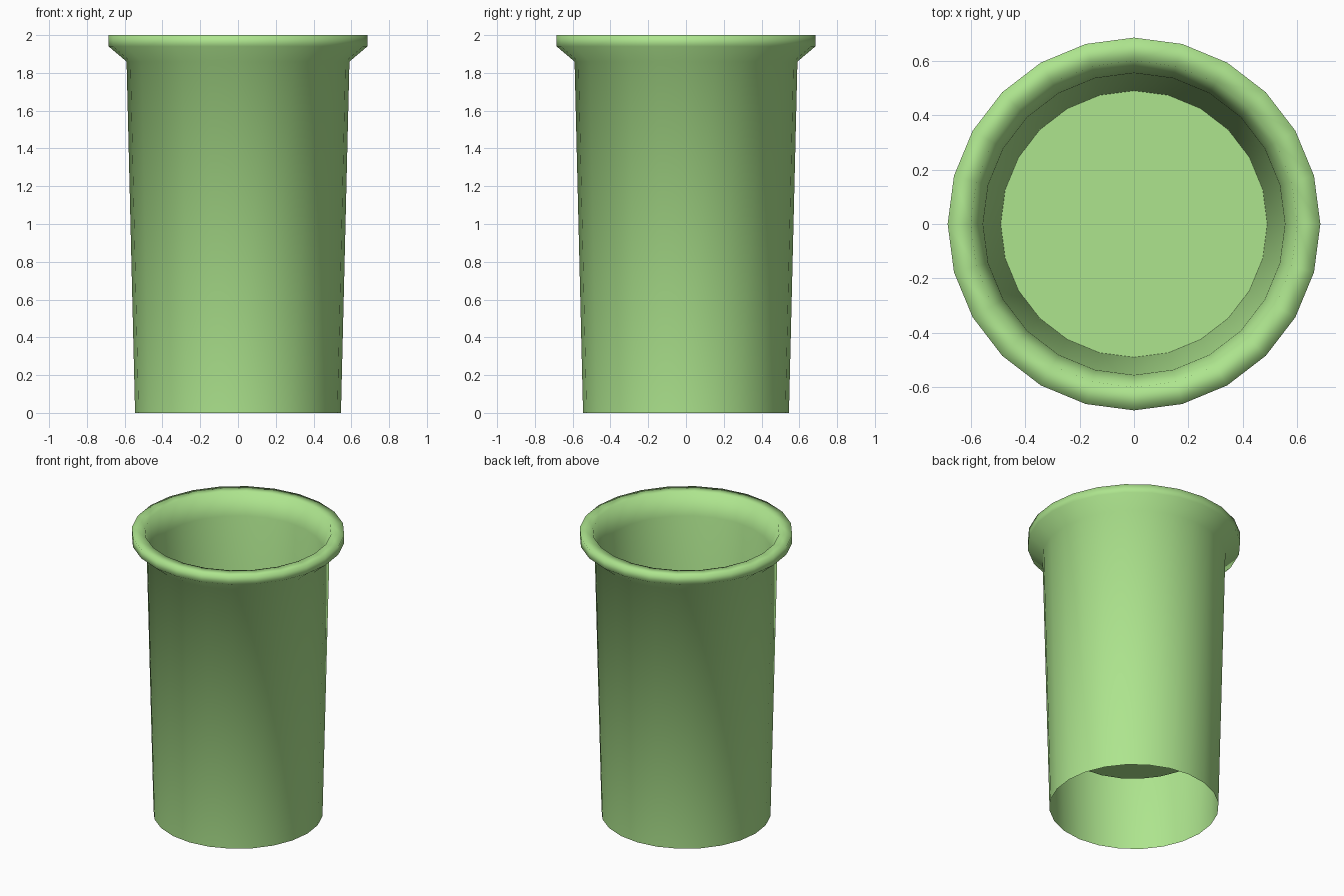
import bpy, bmesh, math

if "Cube" in bpy.data.objects:
    bpy.data.objects.remove(bpy.data.objects["Cube"])

SIDES = 24

# Profile (radius, z): open foot, outer wall, flared rim, inner wall, raised floor
PROFILE = [(0.545, 0.0), (0.59, 1.86), (0.685, 1.94), (0.685, 2.0),
           (0.60, 2.0), (0.555, 1.85), (0.49, 0.49)]


def ring(bm, r, z):
    return [bm.verts.new((r * math.cos(2 * math.pi * i / SIDES),
                          r * math.sin(2 * math.pi * i / SIDES), z))
            for i in range(SIDES)]


bm = bmesh.new()
rings = [ring(bm, r, z) for r, z in PROFILE]

# Walls and rim
for a, b in zip(rings, rings[1:]):
    for i in range(SIDES):
        j = (i + 1) % SIDES
        bm.faces.new((a[i], a[j], b[j], b[i])).smooth = True

# Inner floor, kept crisp where it meets the wall
floor = bm.faces.new(rings[-1])
for e in floor.edges:
    e.smooth = False

mesh = bpy.data.meshes.new("cup")
bm.to_mesh(mesh)
bm.free()
cup = bpy.data.objects.new("cup", mesh)
bpy.context.collection.objects.link(cup)

# Green plastic
mat = bpy.data.materials.new("light_green")
mat.diffuse_color = (0.42, 0.78, 0.27, 1.0)
mat.use_nodes = True
mat.node_tree.nodes["Principled BSDF"].inputs["Base Color"].default_value = mat.diffuse_color
mesh.materials.append(mat)
